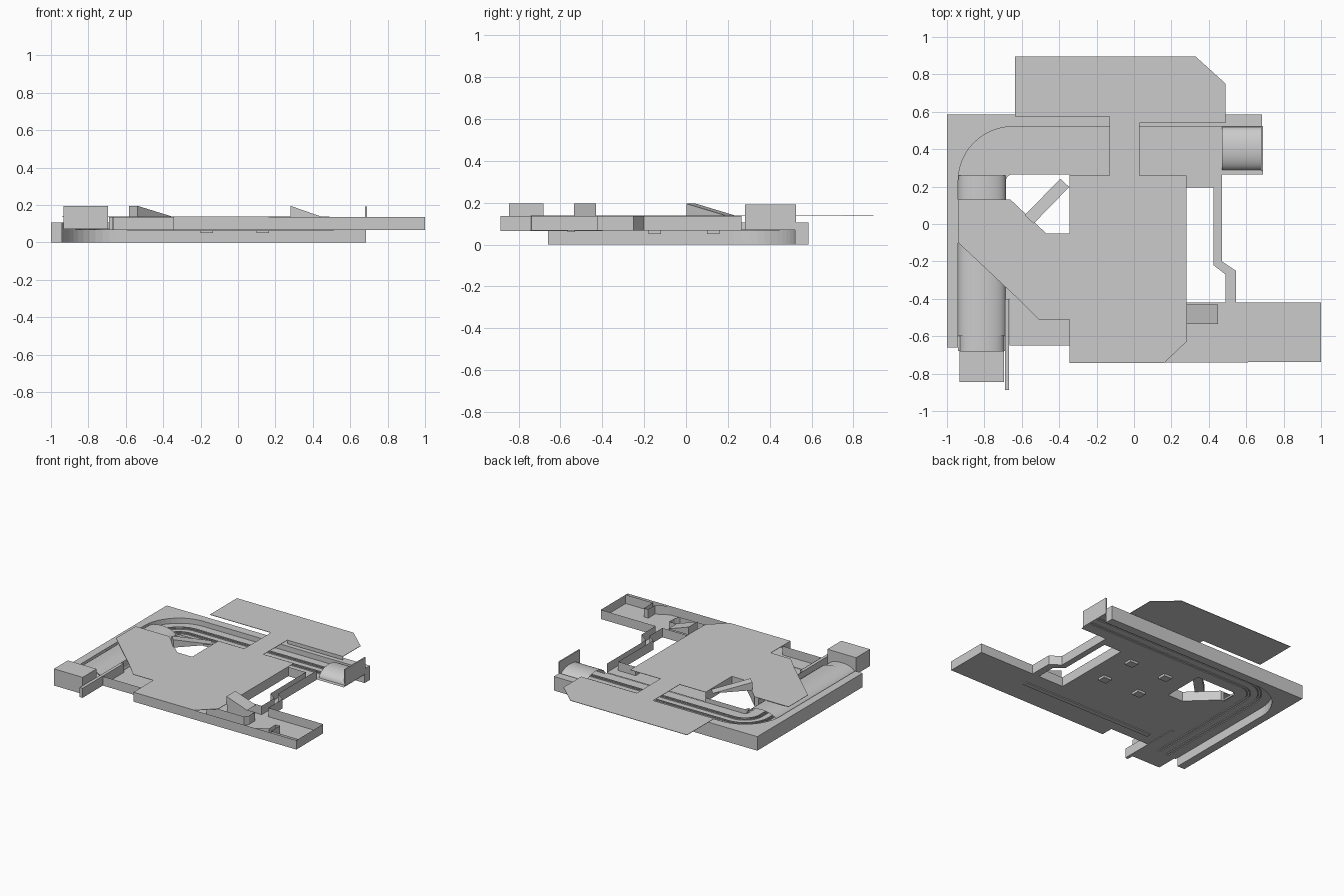
import bpy, bmesh, math
from mathutils import Vector

if "Cube" in bpy.data.objects:
    bpy.data.objects.remove(bpy.data.objects["Cube"])

FLOOR, TOP = 0.07, 0.136


def finish(name, bm, smooth=False):
    bmesh.ops.recalc_face_normals(bm, faces=bm.faces)
    me = bpy.data.meshes.new(name)
    bm.to_mesh(me)
    bm.free()
    ob = bpy.data.objects.new(name, me)
    bpy.context.collection.objects.link(ob)
    if smooth:
        bpy.context.view_layer.objects.active = ob
        ob.select_set(True)
        bpy.ops.object.shade_smooth_by_angle()
        ob.select_set(False)
    return ob


def slab(name, pts, z0, z1):
    bm = bmesh.new()
    f = bm.faces.new([bm.verts.new((x, y, z0)) for x, y in pts])
    ext = bmesh.ops.extrude_face_region(bm, geom=[f], use_keep_orig=True)
    bmesh.ops.translate(bm, vec=(0, 0, z1 - z0),
                        verts=[v for v in ext["geom"] if isinstance(v, bmesh.types.BMVert)])
    return finish(name, bm)


def box(name, x0, x1, y0, y1, z0, z1):
    return slab(name, [(x0, y0), (x1, y0), (x1, y1), (x0, y1)], z0, z1)


def wall(name, pts, z0=FLOOR, z1=TOP):
    bm = bmesh.new()
    cols = [(bm.verts.new((x, y, z0)), bm.verts.new((x, y, z1))) for x, y in pts]
    for a, b in zip(cols, cols[1:]):
        bm.faces.new((a[0], b[0], b[1], a[1]))
    return finish(name, bm)


def wedge(name, high, low, width, z0, z1):
    # solid ramp falling from the high end to the low end
    bm = bmesh.new()
    a, b = Vector((*high, 0)), Vector((*low, 0))
    n = (b - a).normalized().cross(Vector((0, 0, 1))) * width / 2
    sides = []
    for s in (-1, 1):
        sides.append([bm.verts.new(p + n * s + Vector((0, 0, z)))
                      for p, z in ((a, z0), (b, z0), (a, z1))])
    l, r = sides
    bm.faces.new(l)
    bm.faces.new(r)
    for i in range(3):
        j = (i + 1) % 3
        bm.faces.new((l[i], l[j], r[j], r[i]))
    return finish(name, bm)


def vault(name, start, end, half, z0, height, n=16):
    bm = bmesh.new()
    a, b = Vector((*start, 0)), Vector((*end, 0))
    side = (b - a).normalized().cross(Vector((0, 0, 1)))
    rows = []
    for i in range(n + 1):
        t = math.pi * i / n
        off = side * half * math.cos(t) + Vector((0, 0, z0 + height * math.sin(t)))
        rows.append((bm.verts.new(a + off), bm.verts.new(b + off)))
    for p, q in zip(rows, rows[1:]):
        bm.faces.new((p[0], q[0], q[1], p[1]))
    return finish(name, bm, True)


def track_line(d):
    # L-shaped line at distance d inside the outer edge of the track bed
    r = 0.29 - d
    arc = [(-0.65 - r * math.cos(t), 0.23 + r * math.sin(t))
           for t in [math.pi / 2 * i / 12 for i in range(13)]]
    return [(-0.65 - r, -0.68)] + arc + [(0.69, 0.52 - d)]


# retaining wall around the outside of the curved track
slab("retaining_wall", [(-1, -0.66), (-0.94, -0.66)] + track_line(0)[1:-1]
     + [(0.685, 0.52), (0.685, 0.585), (-1, 0.585)], 0, 0.105)

# track bed with four raised rails
profile = [(0, 0.066)]
for d in (0.07, 0.09, 0.145, 0.165):
    profile += [(d, 0.066), (d, 0.074), (d + 0.006, 0.074), (d + 0.006, 0.066)]
profile.append((0.255, 0.066))
bm = bmesh.new()
rows = [[bm.verts.new((x, y, z)) for x, y in track_line(d)] for d, z in profile]
for p, q in zip(rows, rows[1:]):
    for i in range(len(p) - 1):
        bm.faces.new((p[i], p[i + 1], q[i + 1], q[i]))
finish("track_bed", bm)

# small studs beside the rails
bm = bmesh.new()
for y in (0.442, 0.367):
    for i in range(52):
        c = bmesh.ops.create_cube(bm, size=1)["verts"]
        bmesh.ops.scale(bm, vec=(0.01, 0.007, 0.006), verts=c)
        bmesh.ops.translate(bm, vec=(-0.62 + i * 0.02, y, 0.071), verts=c)
finish("track_studs", bm)

# tunnel vaults and portals at both ends
vault("side_tunnel_vault", (-0.813, -0.6), (-0.813, 0.26), 0.127, FLOOR, 0.06)
vault("side_tunnel_mouth", (-0.813, -0.68), (-0.813, -0.6), 0.118, FLOOR, 0.056)
vault("end_tunnel_vault", (0.47, 0.403), (0.685, 0.403), 0.115, FLOOR, 0.06)
box("side_portal", -0.933, -0.695, -0.845, -0.68, FLOOR, 0.195)
box("end_portal", 0.68, 0.69, 0.283, 0.525, FLOOR, 0.192)

# lower concourse floors
hall = [(-0.665, -0.65), (-0.345, -0.65), (-0.345, -0.742), (1, -0.738), (1, -0.42),
        (0.28, -0.42), (0.28, 0.265), (-0.345, 0.265), (-0.345, -0.05), (-0.47, -0.05),
        (-0.66, 0.13), (-0.69, 0.13), (-0.69, -0.4), (-0.665, -0.4)]
passage = [(0.28, 0.265), (0.47, 0.265), (0.47, -0.2), (0.545, -0.25), (0.545, -0.42),
           (0.49, -0.42), (0.49, -0.27), (0.425, -0.22), (0.425, 0.195), (0.28, 0.195)]
slab("hall_floor", hall, FLOOR - 0.003, FLOOR)
slab("passage_floor", passage, FLOOR - 0.003, FLOOR)

# thin walls around the floors
wall("front_wall", hall[:5] + [(0.545, -0.42)])
wall("passage_outer_wall", [(0.545, -0.42), (0.545, -0.25), (0.47, -0.2), (0.47, 0.265)])
wall("passage_inner_wall", [(0.28, -0.42), (0.49, -0.42)] + passage[6:])
wall("hall_right_wall", [(0.28, -0.42), (0.28, 0.195)])
wall("hall_left_wall", hall[7:] + [hall[0]])
wall("room_partition", [(0.65, -0.738), (0.74, -0.69), (0.74, -0.61), (0.775, -0.61),
                        (0.775, -0.715), (1, -0.715)])
wall("gate_wall", [(0.18, -0.63), (0.49, -0.63), (0.51, -0.6), (0.51, -0.53), (0.28, -0.53)])
wall("platform_back_wall", [(0.03, 0.545), (0.49, 0.545)], 0.11)
box("corner_strip", -0.69, -0.667, -0.887, -0.4, FLOOR - 0.005, TOP)

# inner kerb around the hole beside the bend
wall("bend_kerb", track_line(0.255)[1:-1] + [(-0.345, 0.265)], 0.066, 0.1)

# shallow walkway under the hall, and four pits
box("walkway_trench", -0.59, 0.51, -0.565, -0.53, 0.06, 0.073)
for i, x in enumerate((-0.168, 0.132)):
    for j, y in enumerate((-0.15, 0.13)):
        box(f"pit_{i}{j}", x - 0.033, x + 0.033, y - 0.03, y + 0.03, 0.05, FLOOR)

# thin upper deck, including the bridge over the tracks and the rear plaza
slab("upper_deck", [
    (-0.94, 0.13), (-0.66, 0.13), (-0.47, -0.05), (-0.345, -0.05), (-0.345, 0.26),
    (-0.13, 0.26), (-0.13, 0.575), (-0.635, 0.575), (-0.635, 0.895), (0.33, 0.895),
    (0.49, 0.75), (0.49, 0.54), (0.03, 0.54), (0.03, 0.26), (0.28, 0.26), (0.28, -0.63),
    (0.16, -0.744), (-0.345, -0.744), (-0.345, -0.51), (-0.51, -0.51), (-0.62, -0.4),
    (-0.94, -0.1)], TOP, TOP + 0.003)

# stair ramps rising above the deck
wedge("diagonal_stair", (-0.56, 0.025), (-0.37, 0.22), 0.065, TOP, 0.195)
wedge("side_stair", (0.28, -0.483), (0.45, -0.483), 0.105, TOP, 0.195)
